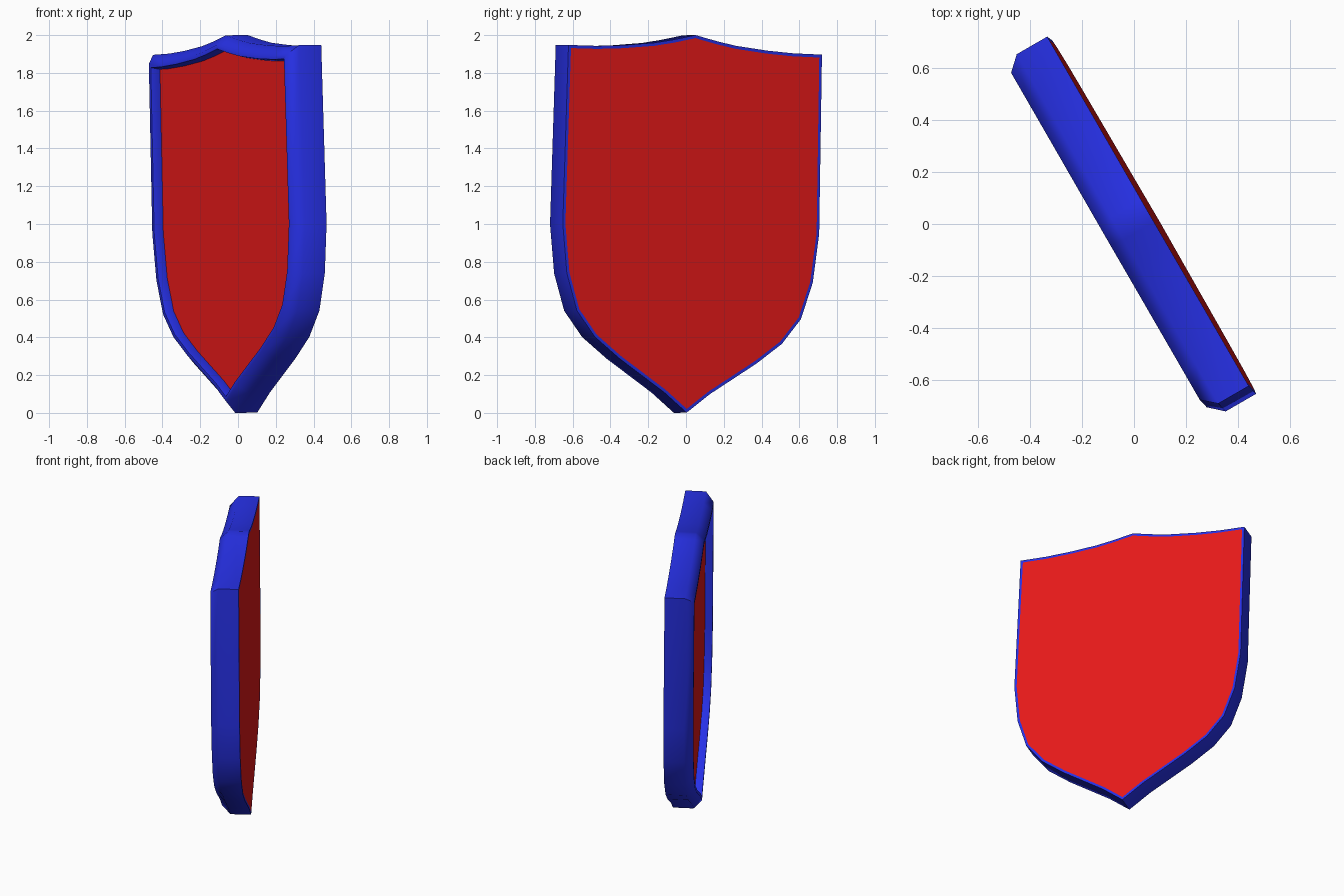
import bpy, bmesh, math
from mathutils import Vector, Matrix

if "Cube" in bpy.data.objects:
    bpy.data.objects.remove(bpy.data.objects["Cube"])

# half outline of the shield, from top peak round to the bottom tip
half = [(0, 1), (.05, .989), (.14, .97), (.25, .951), (.44, .932), (.6, .923), (.775, .922),
        (.784, -.026), (.752, -.286), (.685, -.482), (.572, -.617),
        (.42, -.726), (.14, -.897), (0, -1)]
outline = [Vector(p) for p in half] + [Vector((-x, z)) for x, z in half[-2:0:-1]]

# pose: turned sideways, slightly rolled and pitched
pose = (Matrix.Translation((.0075, -.013, 1)) @ Matrix.Rotation(math.radians(-60), 4, 'Z')
        @ Matrix.Rotation(.01, 4, 'X') @ Matrix.Rotation(-.033, 4, 'Y'))


def inset(d):
    """Mitred inward offset of the clockwise outline."""
    out = []
    for i, p in enumerate(outline):
        a = (p - outline[i - 1]).normalized()
        b = (outline[(i + 1) % len(outline)] - p).normalized()
        na, nb = Vector((a.y, -a.x)), Vector((b.y, -b.x))
        out.append(p + (na + nb) * d / (1 + na.dot(nb)))
    return out


def build(name, rings, color, cap=False):
    """Loft inset rings (inset, depth); optionally cap the ends."""
    bm = bmesh.new()
    loops = [[bm.verts.new((p.x, depth, p.y)) for p in inset(d)] for d, depth in rings]
    n = len(outline)
    pairs = list(zip(loops, loops[1:]))
    if not cap:
        pairs.append((loops[-1], loops[0]))
    for a, b in pairs:
        for i in range(n):
            j = (i + 1) % n
            bm.faces.new((a[i], a[j], b[j], b[i]))
    if cap:
        bm.faces.new(loops[0])
        bm.faces.new(loops[-1])
    bmesh.ops.recalc_face_normals(bm, faces=bm.faces)
    bm.transform(pose)
    me = bpy.data.meshes.new(name)
    bm.to_mesh(me)
    bm.free()
    ob = bpy.data.objects.new(name, me)
    bpy.context.collection.objects.link(ob)
    mat = bpy.data.materials.new(name + "_paint")
    mat.diffuse_color = color
    mat.use_nodes = True
    mat.node_tree.nodes["Principled BSDF"].inputs["Base Color"].default_value = mat.diffuse_color
    me.materials.append(mat)
    bpy.ops.object.select_all(action='DESELECT')
    ob.select_set(True)
    bpy.context.view_layer.objects.active = ob
    bpy.ops.object.shade_smooth_by_angle(angle=math.radians(50))
    return ob


# blue rim with chamfered front edge
build("shield_rim", [(0, .08), (0, -.055), (.05, -.11), (.07, -.11), (.08, -.06), (.016, .08)],
      (.02, .03, .8, 1))
# red panel filling the rim
build("shield_panel", [(.08, -.06), (.016, .08)], (.8, .01, .01, 1), cap=True)
